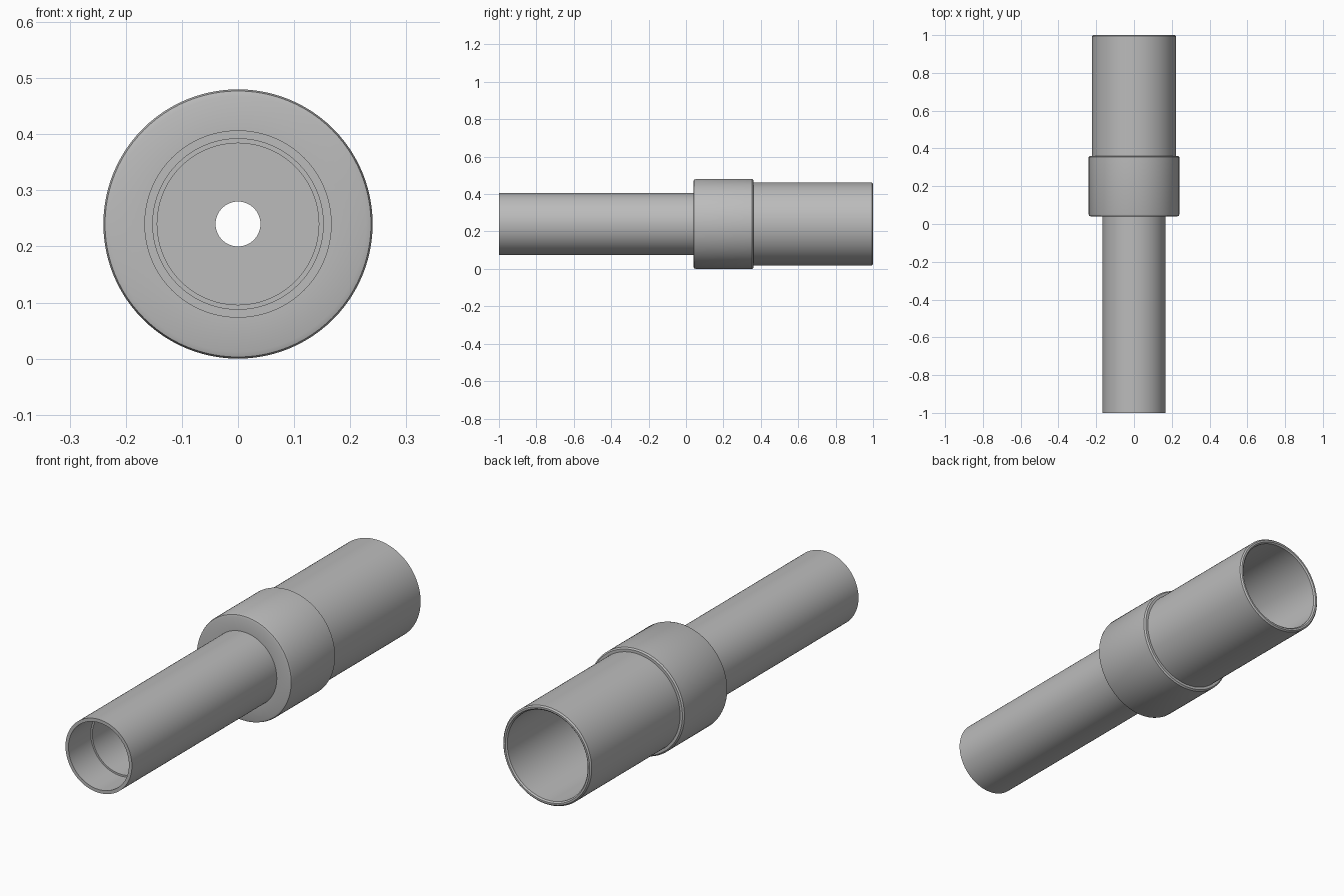
import bpy, bmesh, math

cube = bpy.data.objects.get("Cube")
if cube:
    bpy.data.objects.remove(cube, do_unlink=True)

AXIS_Z = 0.24
SEGMENTS = 96

metal = bpy.data.materials.new("plain grey")
metal.use_nodes = True
grey = (0.5, 0.5, 0.5, 1)
metal.diffuse_color = grey
metal.node_tree.nodes["Principled BSDF"].inputs["Base Color"].default_value = grey


def lathe(name, profile):
    """Spin a closed (radius, y) outline around the long axis."""
    bm = bmesh.new()
    rings = []
    for i in range(SEGMENTS):
        a = math.tau * i / SEGMENTS
        rings.append([bm.verts.new((r * math.cos(a), y, AXIS_Z + r * math.sin(a)))
                      for r, y in profile])
    n = len(profile)
    for i, ring in enumerate(rings):
        nxt = rings[(i + 1) % SEGMENTS]
        for j in range(n):
            k = (j + 1) % n
            bm.faces.new((ring[j], ring[k], nxt[k], nxt[j]))
    bmesh.ops.recalc_face_normals(bm, faces=bm.faces)
    mesh = bpy.data.meshes.new(name)
    bm.to_mesh(mesh)
    bm.free()
    mesh.materials.append(metal)
    obj = bpy.data.objects.new(name, mesh)
    bpy.context.collection.objects.link(obj)
    bpy.ops.object.select_all(action='DESELECT')
    obj.select_set(True)
    bpy.context.view_layer.objects.active = obj
    bpy.ops.object.shade_smooth_by_angle(angle=math.radians(30))
    return obj


FRONT, BACK = -1.0, 1.0
COLLAR_FRONT, COLLAR_BACK = 0.04, 0.36
WALL_FRONT, WALL_BACK = 0.12, 0.22
B = 0.006  # small edge chamfer

# One turned body: stepped front tube, collar, wide back tube, pierced inner wall
lathe("stepped_sleeve", [
    # front bore, from the pierced wall outwards
    (0.04, WALL_FRONT), (0.144, WALL_FRONT), (0.144, -0.84), (0.152, -0.84),
    (0.152, FRONT),
    # front tube
    (0.167, FRONT), (0.167, COLLAR_FRONT),
    # collar with softened edges
    (0.24 - 2 * B, COLLAR_FRONT), (0.24 - B / 2, COLLAR_FRONT + B / 2),
    (0.24, COLLAR_FRONT + 2 * B),
    (0.24, COLLAR_BACK - B), (0.24 - B, COLLAR_BACK),
    # back tube
    (0.222, COLLAR_BACK), (0.222, BACK - B), (0.222 - B, BACK),
    # back bore
    (0.202 + B, BACK), (0.202, BACK - B), (0.202, WALL_BACK), (0.04, WALL_BACK),
])
